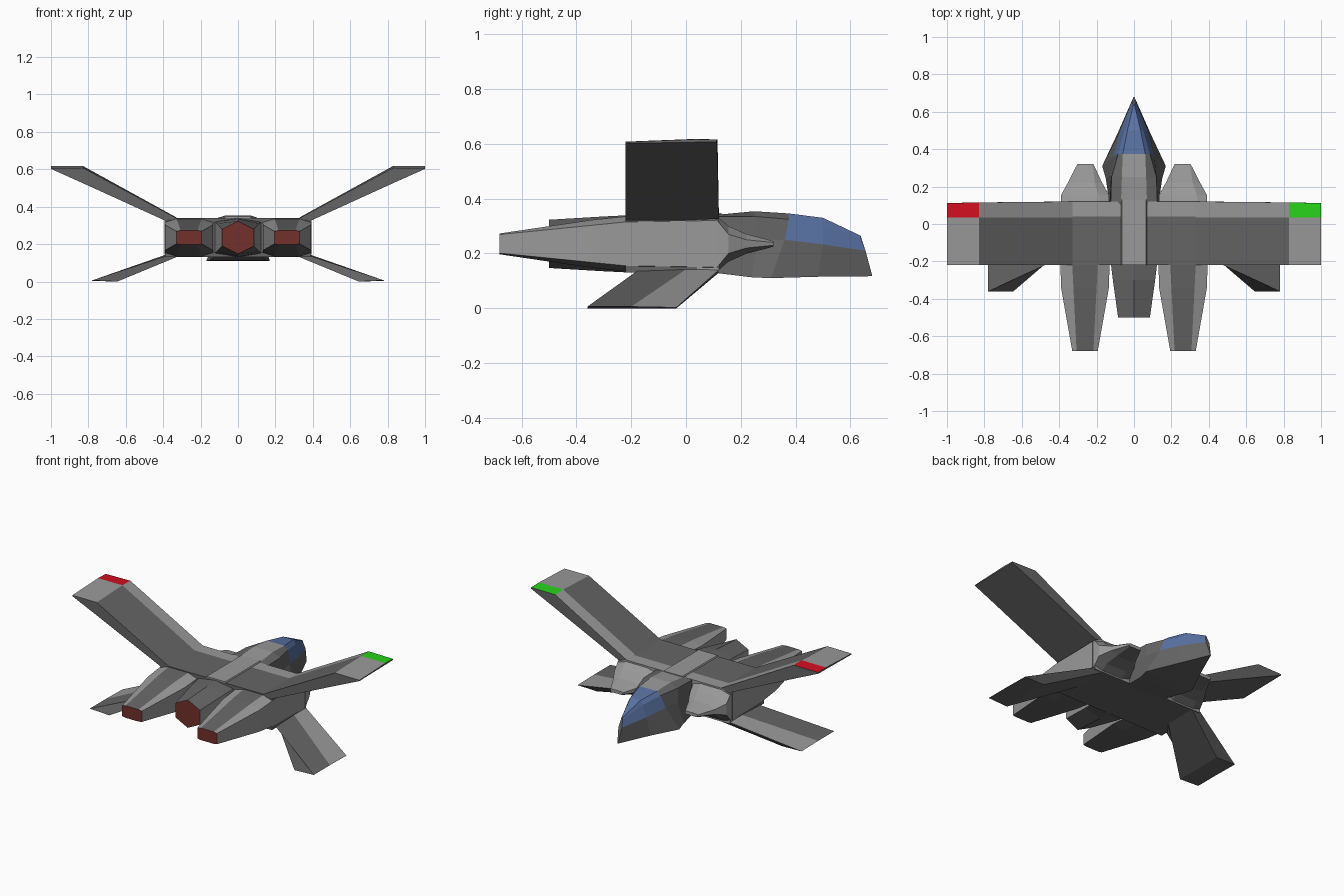
import bpy, bmesh

if "Cube" in bpy.data.objects:
    bpy.data.objects.remove(bpy.data.objects["Cube"])


def material(name, r, g, b):
    m = bpy.data.materials.new(name)
    m.diffuse_color = (r, g, b, 1)
    m.use_nodes = True
    m.node_tree.nodes["Principled BSDF"].inputs["Base Color"].default_value = m.diffuse_color
    return m


MATS = [material("hull_dark", .13, .13, .13), material("hull_light", .32, .32, .32),
        material("canopy_blue", .10, .17, .37), material("exhaust_red", .17, .03, .025),
        material("light_red", .65, .005, .015), material("light_green", .02, .65, .01)]
DARK, LIGHT, BLUE, EXHAUST, RED, GREEN = range(6)


def loft(name, rings, rule, side=1):
    """Skin a list of equal-sized rings, cap both ends, colour faces by rule(centre, normal)."""
    bm = bmesh.new()
    vs = [[bm.verts.new((side * x, y, z)) for x, y, z in ring] for ring in rings]
    n = len(vs[0])
    for a, b in zip(vs, vs[1:]):
        for i in range(n):
            j = (i + 1) % n
            bm.faces.new((a[i], a[j], b[j], b[i]))
    bm.faces.new(vs[0])
    bm.faces.new(vs[-1])
    bmesh.ops.recalc_face_normals(bm, faces=bm.faces)
    for f in bm.faces:
        c = f.calc_center_median()
        f.material_index = rule(c, f.normal)
    me = bpy.data.meshes.new(name)
    bm.to_mesh(me)
    bm.free()
    for m in MATS:
        me.materials.append(m)
    ob = bpy.data.objects.new(name, me)
    bpy.context.collection.objects.link(ob)
    return ob


def both(half):
    """Close a half ring (top to bottom, +x) into a symmetric ring."""
    return half + [(-x, y, z) for x, y, z in reversed(half)]


def octagon(y, cx, hw, ht, hh, hs, zc=.235):
    """Chamfered section: half width, flat half width, half height, side half height."""
    pts = [(ht, hh), (hw, hs), (hw, -hs), (ht, -hh), (-ht, -hh), (-hw, -hs), (-hw, hs), (-ht, hh)]
    return [(cx + px, y, zc + pz) for px, pz in pts]


# nose and cockpit: flat top, shoulder, canopy sill, keel edge
nose = [
    [(.07, .10, .34), (.125, .10, .335), (.13, .10, .24), (.13, .10, .13)],
    [(.065, .25, .354), (.12, .25, .335), (.125, .26, .25), (.15, .24, .113)],
    [(.06, .375, .346), (.085, .375, .325), (.11, .36, .25), (.17, .31, .11)],
    [(.035, .50, .33), (.05, .50, .305), (.075, .50, .233), (.09, .48, .115)],
    [(.003, .637, .265), (.006, .64, .25), (.012, .655, .21), (.002, .68, .117)],
]


def nose_rule(c, n):
    if c.y > .36 and c.z > .24 and n.z > .05:
        return BLUE
    return LIGHT if n.z > .9 and abs(c.x) < .02 else DARK


loft("cockpit_nose", [both(r) for r in nose], nose_rule)

# central body between the engines, with light band across the front edge
body = [[(s * .39, y, z) for s, z in ((1, .32), (1, .13), (-1, .13), (-1, .32))]
        for y in (-.22, .04, .12)]
for ring in body:
    y = ring[0][1]
    ring[:0] = [(-.335, y, .34), (.335, y, .34)]
loft("body_block", body, lambda c, n: LIGHT if c.y > .03 and n.z > -.5 else DARK)

# raised spine along the top
loft("spine", [both([(.065, y, .347), (.075, y, .33)]) for y in (-.22, .04, .13)],
     lambda c, n: LIGHT)

# centre engine: hexagon tapering to the rear
loft("centre_engine", [
    [(0, y, .235 + h), (w, y, .235 + k), (w, y, .235 - k),
     (0, y, .235 - h), (-w, y, .235 - k), (-w, y, .235 + k)]
    for y, w, h, k in ((-.20, .125, .105, .085), (-.30, .113, .10, .075), (-.50, .085, .088, .045))],
    lambda c, n: EXHAUST if c.y < -.49 else (LIGHT if abs(n.x) > .6 else DARK))


def engine_rule(c, n):
    if c.y < -.67:
        return EXHAUST
    return DARK if abs(n.x) < .2 or n.z < -.3 else LIGHT


def wing_rule(side):
    def rule(c, n):
        if c.x * side > .84 and n.z > .5:
            return (GREEN if side > 0 else RED) if c.y > .03 else LIGHT
        return LIGHT if c.y > .03 and n.z > .3 else DARK
    return rule


for side, label in ((1, "right"), (-1, "left")):
    # side engine pod
    loft("engine_" + label, [
        octagon(.10, .262, .131, .07, .104, .085),
        octagon(-.22, .262, .131, .068, .10, .08),
        octagon(-.34, .262, .128, .062, .088, .068),
        octagon(-.68, .262, .068, .045, .038, .034)], engine_rule, side)

    # pointed intake in front of the pod
    loft("intake_" + label, [
        octagon(.11, .262, .13, .075, .104, .09),
        octagon(.155, .262, .128, .073, .065, .035),
        octagon(.22, .262, .092, .052, .036, .015),
        octagon(.32, .26, .043, .038, .010, .005)],
        lambda c, n: LIGHT if n.z > -.2 else DARK, side)

    # upper wing: root, knee and flat tip
    wing = []
    for xt, zt, xb, zb, lead, drop in ((.33, .343, .385, .325, .12, .003),
                                       (.83, .618, .85, .54, .115, .010),
                                       (1.0, .617, 1.0, .607, .112, .010)):
        wing.append([(xt, lead, zt - .002), (xt, .036, zt), (xt, -.22, zt - drop),
                     (xb, -.22, zb - drop * .5), (xb, lead, zb)])
    loft("upper_wing_" + label, wing, wing_rule(side), side)

    # lower swept fin
    fin = [[(.39, .12, .14), (.39, .0, .142), (.39, -.18, .135), (.33, -.09, .13), (.33, .12, .13)],
           [(.78, -.035, .003), (.78, -.20, .006), (.78, -.36, .006), (.645, -.36, 0), (.645, -.035, 0)]]
    loft("lower_fin_" + label, fin,
         lambda c, n: LIGHT if c.y > -.08 and n.z > .3 else DARK, side)
